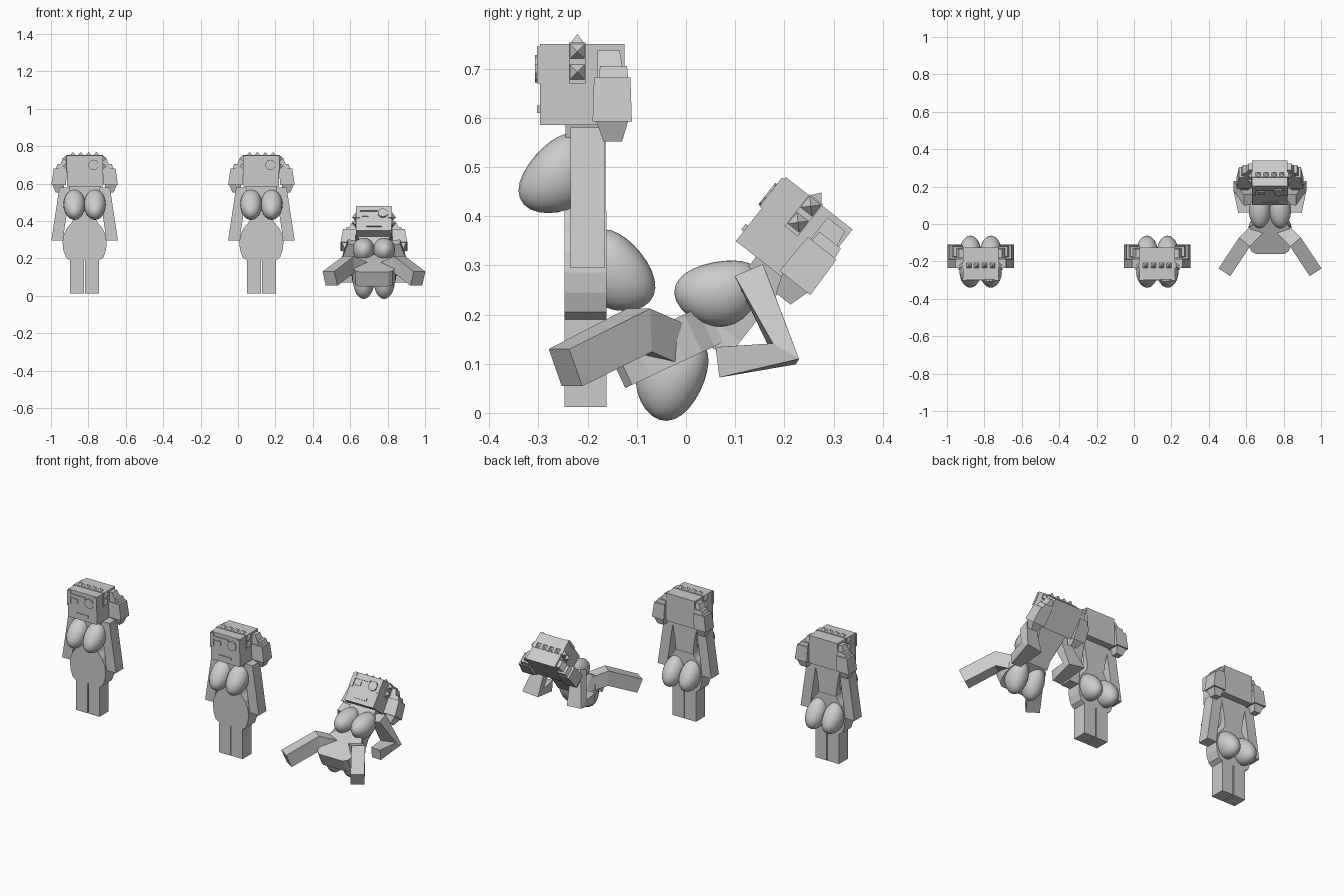
import bpy, bmesh, math
from mathutils import Matrix, Vector

if "Cube" in bpy.data.objects:
    bpy.data.objects.remove(bpy.data.objects["Cube"])


def finish(bm, name, M, smooth=False):
    bmesh.ops.transform(bm, matrix=M, verts=bm.verts)
    bmesh.ops.recalc_face_normals(bm, faces=bm.faces)
    me = bpy.data.meshes.new(name)
    bm.to_mesh(me)
    bm.free()
    if smooth:
        for p in me.polygons:
            p.use_smooth = True
    ob = bpy.data.objects.new(name, me)
    bpy.context.collection.objects.link(ob)
    return ob


def frustum(name, M, bottom, top, z0, z1):
    """Box with (x0, x1, y0, y1) rectangles at z0 and z1."""
    bm = bmesh.new()
    for (x0, x1, y0, y1), z in ((bottom, z0), (top, z1)):
        for x, y in ((x0, y0), (x1, y0), (x1, y1), (x0, y1)):
            bm.verts.new((x, y, z))
    bmesh.ops.convex_hull(bm, input=bm.verts)
    return finish(bm, name, M)


def box(name, M, x0, x1, y0, y1, z0, z1):
    return frustum(name, M, (x0, x1, y0, y1), (x0, x1, y0, y1), z0, z1)


def slab(name, M, half, y0, y1):
    """Mirrored front outline extruded along y."""
    pts = half + [(-x, z) for x, z in reversed(half)]
    bm = bmesh.new()
    f = bm.faces.new([bm.verts.new((x, y0, z)) for x, z in pts])
    r = bmesh.ops.extrude_face_region(bm, geom=[f])
    bmesh.ops.translate(bm, vec=(0, y1 - y0, 0),
                        verts=[v for v in r['geom'] if isinstance(v, bmesh.types.BMVert)])
    return finish(bm, name, M)


def egg(name, M, c, r, taper, lean):
    """Rounded volume, narrower and leaning toward its top."""
    bm = bmesh.new()
    bmesh.ops.create_uvsphere(bm, u_segments=24, v_segments=14, radius=1)
    for v in bm.verts:
        k = 1 - taper * v.co.z
        v.co = Vector((c[0] + v.co.x * r[0], c[1] + v.co.y * r[1] * k + lean * v.co.z,
                       c[2] + v.co.z * r[2]))
    return finish(bm, name, M, True)


def limb(name, M, path, w, d):
    """Square-section bent limb; w is across x, d along the bend plane."""
    bm = bmesh.new()
    pts = [Vector(p) for p in path]
    rings = []
    for i, p in enumerate(pts):
        a = (p - pts[i - 1]).normalized() if i else None
        b = (pts[i + 1] - p).normalized() if i < len(pts) - 1 else None
        t = (a + b).normalized() if a and b else (a or b)
        s = 1 / max(0.6, t.dot(a or b))
        side = Vector(out).cross(t).normalized() if (out := limb.up) else None
        up = t.cross(side).normalized()
        rings.append([bm.verts.new(p + side * w / 2 * u + up * d / 2 * s * v)
                      for u, v in ((-1, -1), (1, -1), (1, 1), (-1, 1))])
    for q, r in zip(rings, rings[1:]):
        for i in range(4):
            bm.faces.new((q[i], q[(i + 1) % 4], r[(i + 1) % 4], r[i]))
    bm.faces.new(rings[0])
    bm.faces.new(rings[-1])
    return finish(bm, name, M)


def spike(name, M, c, axis):
    """Four-sided stud on the headband."""
    bm = bmesh.new()
    bmesh.ops.create_cone(bm, cap_ends=True, segments=4, radius1=0.022, radius2=0, depth=0.02)
    R = Vector((0, 0, 1)).rotation_difference(Vector(axis)).to_matrix().to_4x4()
    loc = Matrix.Translation(Vector(c) + Vector(axis) * 0.01)
    return finish(bm, name, M @ loc @ R @ Matrix.Rotation(math.pi / 4, 4, 'Z'))


def upper_body(M):
    # head and raised face pieces
    box("head", M, -.095, .095, -.297, -.125, .585, .75)
    for n, x0, x1, z0, z1 in (("brow", -.08, .02, .715, .728), ("eye", -.065, -.03, .68, .705),
                              ("fringe_left", -.097, -.075, .67, .745),
                              ("fringe_right", .075, .097, .67, .745),
                              ("mouth_plate", -.04, .04, .61, .625)):
        box(n, M, x0, x1, -.303, -.29, z0, z1)
    bm = bmesh.new()
    bmesh.ops.create_cone(bm, cap_ends=True, segments=10, radius1=.028, radius2=.028, depth=.014)
    finish(bm, "eye_patch", M @ Matrix.Translation((.048, -.3, .7)) @ Matrix.Rotation(math.pi / 2, 4, 'X'))
    # studded headband
    box("headband", M, -.099, .099, -.238, -.204, .67, .753)
    for x in (-.063, -.021, .021, .063):
        spike("top_spike", M, (x, -.221, .75), (0, 0, 1))
    for s in (-1, 1):
        S = M @ Matrix.Diagonal((s, 1, 1, 1))
        for z in (.735, .693):
            spike("side_spike", S, (.098, -.221, z), (1, 0, 0))
        # bunched hair at the side of the head
        frustum("hair_knot", S, (.09, .14, -.18, -.125), (.09, .115, -.18, -.135), .68, .738)
        frustum("hair_step", S, (.095, .16, -.178, -.115), (.095, .145, -.175, -.12), .66, .705)
        frustum("hair_bunch", S, (.1, .178, -.19, -.11), (.095, .165, -.187, -.113), .592, .682)
        frustum("hair_tip", S, (.115, .155, -.168, -.13), (.108, .172, -.183, -.117), .552, .595)
        egg("chest", S, (.055, -.258, .487), (.058, .073, .081), .25, .022)
    slab("torso", M, [(.062, .385), (.057, .43), (.068, .5), (.085, .585)], -.245, -.164)


def pelvis(M):
    slab("hips", M, [(.078, .19), (.1, .205), (.114, .245), (.118, .285), (.112, .325),
                     (.095, .362), (.07, .39), (.06, .41)], -.247, -.162)
    for s in (-1, 1):
        S = M @ Matrix.Diagonal((s, 1, 1, 1))
        egg("seat_cheek", S, (.055, -.145, .29), (.057, .075, .083), .22, -.02)


def pose(x, angle, src, dst):
    return (Matrix.Translation((x, dst[0], dst[1])) @ Matrix.Rotation(math.radians(angle), 4, 'X')
            @ Matrix.Translation((0, -src[0], -src[1])))


# two standing figures
for x in (-.82, .125):
    M = Matrix.Translation((x, 0, 0))
    upper_body(M)
    pelvis(M)
    for s in (-1, 1):
        S = M @ Matrix.Diagonal((s, 1, 1, 1))
        frustum("arm", S, (.117, .178, -.235, -.165), (.075, .135, -.235, -.165), .295, .58)
        box("leg", S, .003, .078, -.247, -.162, .012, .22)

# reclining figure
X = .727
upper_body(pose(X, -38.1, (-.295, .585), (.103, .348)))
pelvis(pose(X, -65, (-.135, .275), (-.035, .062)))
for s in (-1, 1):
    S = Matrix.Translation((X, 0, 0)) @ Matrix.Diagonal((s, 1, 1, 1))
    limb.up = (1, 0, 0)
    limb("bent_arm", S, [(.11, .13, .285), (.145, .2, .12), (.14, .065, .103)], .062, .06)
    limb.up = (0, 0, 1)
    limb("bent_leg", S, [(.05, -.01, .13), (.135, -.095, .168), (.235, -.245, .092)], .075, .082)
